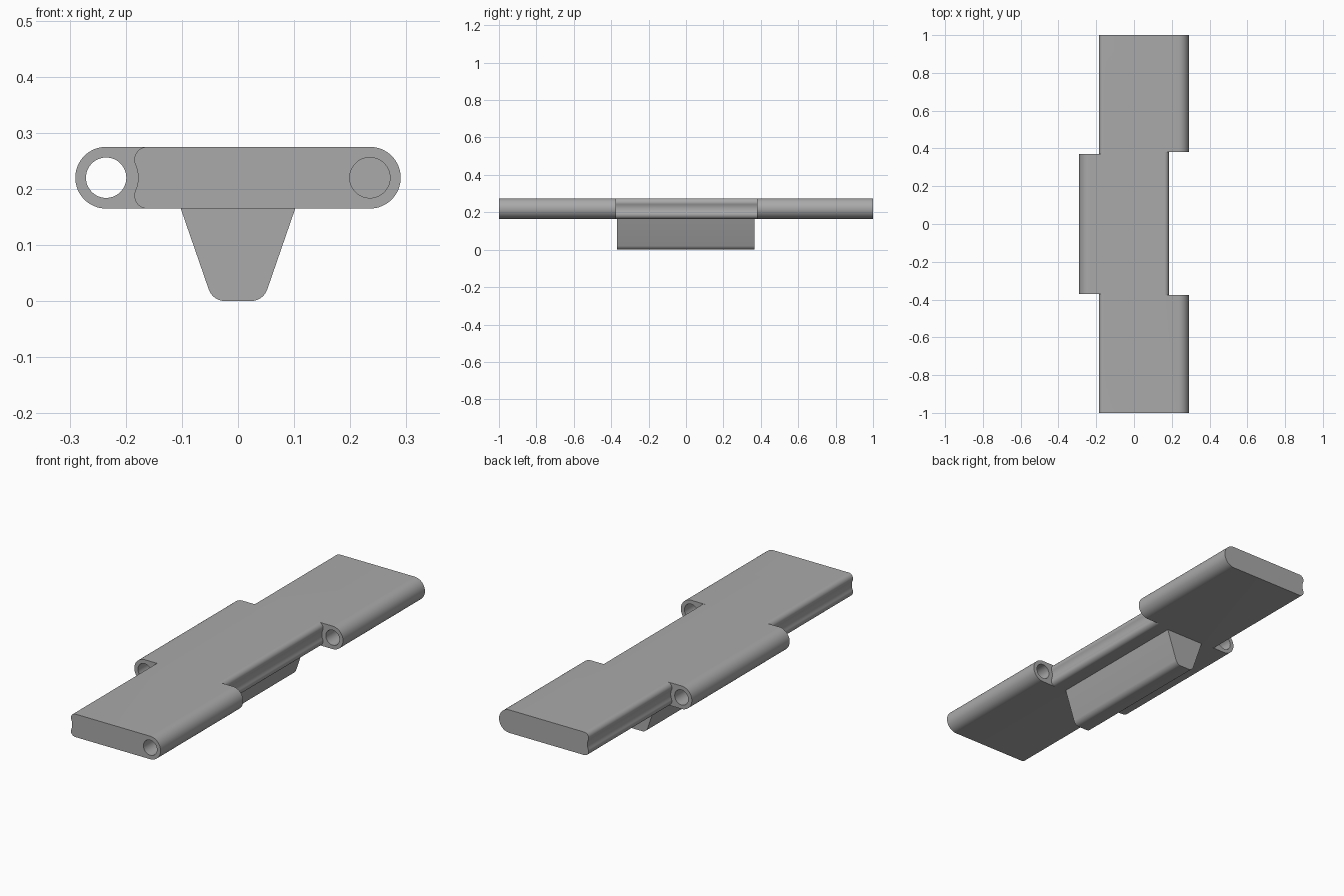
import bpy
import bmesh
from math import radians, degrees, cos, sin, atan2, sqrt

default = bpy.data.objects.get("Cube")
if default:
    bpy.data.objects.remove(default, do_unlink=True)

steel = bpy.data.materials.new("grey steel")
steel.use_nodes = True
GREY = (0.4, 0.4, 0.4, 1)
steel.diffuse_color = GREY
steel.node_tree.nodes["Principled BSDF"].inputs["Base Color"].default_value = GREY

PIN_X, MID_Z = 0.235, 0.22       # hinge pin axis
LUG_R, HOLE_R = 0.055, 0.036
GROOVE_R, FILLET_R = 0.057, 0.023


def arc(cx, cz, r, start, end, steps=12):
    """Points along an arc, angles in degrees."""
    angles = [radians(start + (end - start) * i / steps) for i in range(steps + 1)]
    return [(cx + r * cos(a), cz + r * sin(a)) for a in angles]


def flip(points):
    return [(-x, z) for x, z in reversed(points)]


def extrude(name, points, y0, y1):
    """Solid with an x-z profile running from y0 to y1."""
    bm = bmesh.new()
    face = bm.faces.new([bm.verts.new((x, y0, z)) for x, z in points])
    new = bmesh.ops.extrude_face_region(bm, geom=[face])["geom"]
    verts = [v for v in new if isinstance(v, bmesh.types.BMVert)]
    bmesh.ops.translate(bm, verts=verts, vec=(0, y1 - y0, 0))
    bmesh.ops.recalc_face_normals(bm, faces=bm.faces)
    mesh = bpy.data.meshes.new(name)
    bm.to_mesh(mesh)
    bm.free()
    mesh.materials.append(steel)
    obj = bpy.data.objects.new(name, mesh)
    bpy.context.collection.objects.link(obj)
    return obj


def boolean(target, tool, operation):
    """Apply a boolean and discard the tool."""
    bpy.context.view_layer.objects.active = target
    mod = target.modifiers.new("boolean", "BOOLEAN")
    mod.solver = "EXACT"
    mod.operation = operation
    mod.object = tool
    bpy.ops.object.modifier_apply(modifier=mod.name)
    bpy.data.objects.remove(tool, do_unlink=True)


# Plate section: each side is a shallow groove that clears the next hinge
reach = GROOVE_R + FILLET_R
dz = MID_Z + LUG_R - FILLET_R - MID_Z
dx = sqrt(reach ** 2 - dz ** 2)
tilt = degrees(atan2(dz, dx))
side = arc(PIN_X - dx, MID_Z + dz, FILLET_R, 90, -tilt)
side += arc(PIN_X, MID_Z, GROOVE_R, 180 - tilt, 180 + tilt)[1:-1]
side += arc(PIN_X - dx, MID_Z - dz, FILLET_R, tilt, -90)
link = extrude("track_link", side + flip(side), -1, 1)

# Hinge lugs: one in the middle of one side, two at the ends of the other
lug = [(0.1, MID_Z + LUG_R)] + arc(PIN_X, MID_Z, LUG_R, 90, -90, 32) + [(0.1, MID_Z - LUG_R)]
boolean(link, extrude("front_lug", lug, -1, -0.375), "UNION")
boolean(link, extrude("rear_lug", lug, 0.38, 1), "UNION")
boolean(link, extrude("middle_lug", flip(lug), -0.37, 0.37), "UNION")

# Pin holes: open through the front and middle lugs, blind in the rear one
hole = arc(PIN_X, MID_Z, HOLE_R, 0, 360, 48)[:-1]
boolean(link, extrude("pin_hole", hole, -1.1, 0.95), "DIFFERENCE")
boolean(link, extrude("middle_pin_hole", flip(hole), -0.5, 0.5), "DIFFERENCE")

# Guide tooth under the plate, tapered with a rounded tip
lean = 19.4
tip = arc(0.0225, 0.0315, 0.0315, -90, -lean, 10)
tooth_half = tip + [(0.102, 0.165), (0.105, 0.175)]
tooth = extrude("guide_tooth", tooth_half + flip(tooth_half), -0.37, 0.365)

for obj in (link, tooth):
    bpy.ops.object.select_all(action="DESELECT")
    obj.select_set(True)
    bpy.context.view_layer.objects.active = obj
    bpy.ops.object.shade_smooth_by_angle(angle=radians(30))
